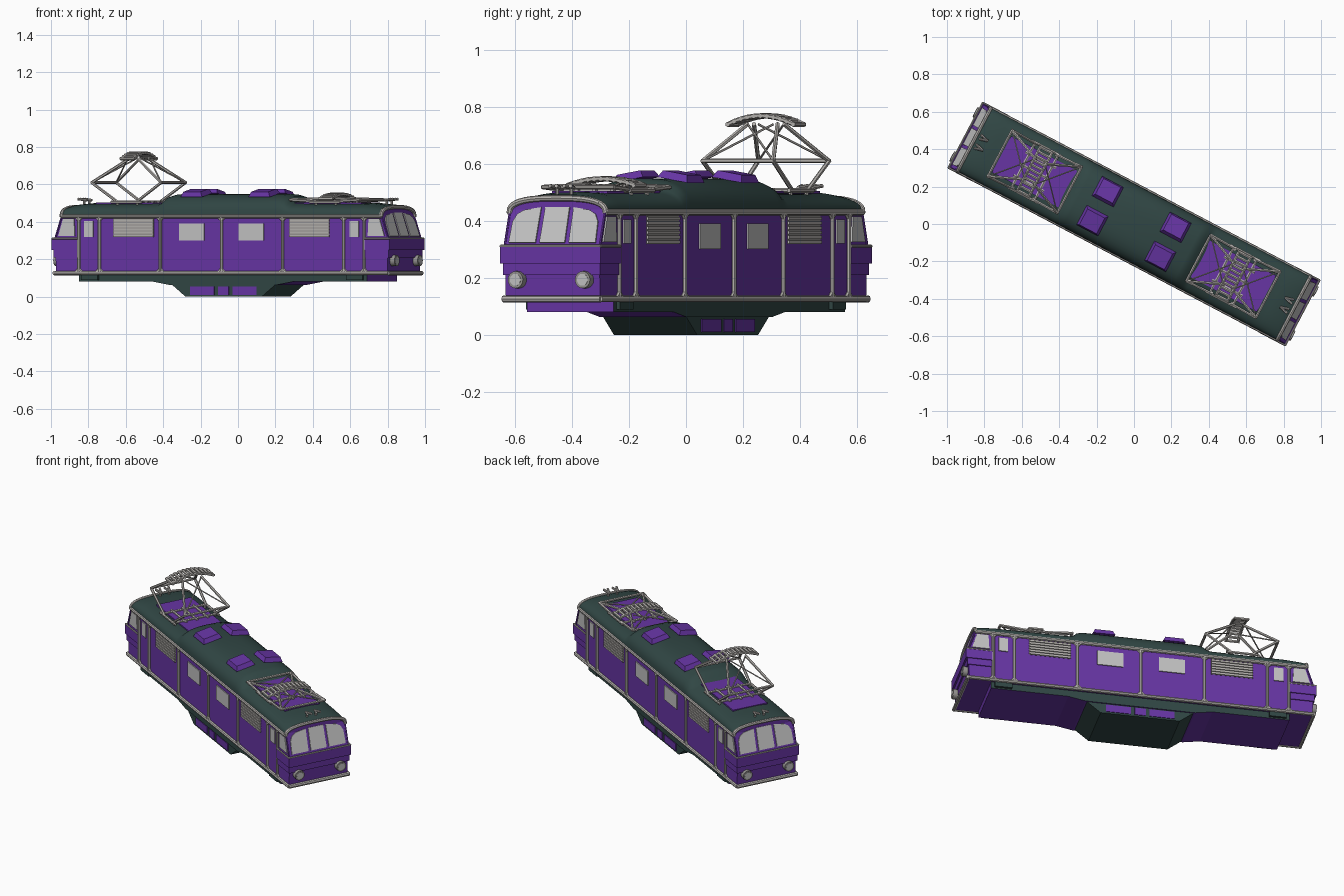
import bpy, bmesh, math
from mathutils import Vector, Matrix

if "Cube" in bpy.data.objects:
    bpy.data.objects.remove(bpy.data.objects["Cube"])

# The vehicle is modelled along x, then turned to its heading
TURN = Matrix.Rotation(math.radians(-27.8), 4, 'Z')


def material(name, rgb):
    m = bpy.data.materials.new(name)
    m.use_nodes = True
    m.diffuse_color = (*rgb, 1)
    m.node_tree.nodes["Principled BSDF"].inputs["Base Color"].default_value = (*rgb, 1)
    return m


PURPLE = material("purple paint", (0.135, 0.035, 0.37))
GREEN = material("dark green", (0.03, 0.062, 0.058))
TRIM = material("pale grey trim", (0.46, 0.44, 0.42))
GLASS = material("window grey", (0.54, 0.54, 0.54))
METAL = material("mid grey metal", (0.3, 0.29, 0.28))


def finish(name, bm, mats, smooth=False):
    bmesh.ops.recalc_face_normals(bm, faces=bm.faces[:])
    me = bpy.data.meshes.new(name)
    bm.to_mesh(me)
    bm.free()
    for m in mats:
        me.materials.append(m)
    ob = bpy.data.objects.new(name, me)
    bpy.context.collection.objects.link(ob)
    ob.matrix_world = TURN
    if smooth:
        bpy.ops.object.select_all(action='DESELECT')
        ob.select_set(True)
        bpy.context.view_layer.objects.active = ob
        bpy.ops.object.shade_smooth_by_angle(angle=math.radians(40))
    return ob


def prism(name, pts, depth, *mats):
    bm = bmesh.new()
    f = bm.faces.new([bm.verts.new(p) for p in pts])
    new = bmesh.ops.extrude_face_region(bm, geom=[f])["geom"]
    bmesh.ops.translate(bm, vec=Vector(depth), verts=[g for g in new if isinstance(g, bmesh.types.BMVert)])
    if not [g for g in bm.faces if g == f]:
        bm.faces.new([v for v in bm.verts[:len(pts)]])
    return finish(name, bm, mats)


def box(name, x, y, z, mat):
    return prism(name, [(x[0], y[0], z[0]), (x[1], y[0], z[0]), (x[1], y[1], z[0]), (x[0], y[1], z[0])],
                 (0, 0, z[1] - z[0]), mat)


def side_plate(name, s, x, z, mat, y=0.187, t=0.006):
    pts = [(x[0], s * y, z[0]), (x[1], s * y, z[0]), (x[1], s * y, z[1]), (x[0], s * y, z[1])]
    return prism(name, pts, (0, s * t, 0), mat)


def tubes(name, paths, r, mat, sides=8):
    bm = bmesh.new()
    for path in paths:
        for a, b in zip(path, path[1:]):
            a, b = Vector(a), Vector(b)
            m = Matrix.Translation((a + b) / 2) @ (b - a).to_track_quat('Z', 'Y').to_matrix().to_4x4()
            bmesh.ops.create_cone(bm, cap_ends=True, segments=sides, radius1=r, radius2=r,
                                  depth=(b - a).length + r * 0.6, matrix=m)
    return finish(name, bm, [mat], True)


def arch(x, half, eave, top, n=20):
    pts = []
    for i in range(n + 1):
        c, s = math.cos(math.pi * i / n), math.sin(math.pi * i / n)
        pts.append((x, half * math.copysign(abs(c) ** 0.7, c), eave + (top - eave) * max(s, 0) ** 0.8))
    return pts


# Body shell with raked cab windscreens
half_shell = [(1.0, 0.12), (1.008, 0.31), (0.965, 0.44)]
shell = half_shell + [(-x, z) for x, z in reversed(half_shell)]
prism("body_shell", [(x, -0.187, z) for x, z in shell], (0, 0.374, 0), PURPLE)

# Roof lofted through arches, with the raised middle
stations = [(0.965, 0.48), (0.93, 0.492), (0.85, 0.5), (0.41, 0.503), (0.385, 0.515), (0.365, 0.538), (0.33, 0.548)]
stations += [(-x, z) for x, z in reversed(stations)]
bm = bmesh.new()
rings = [[bm.verts.new(p) for p in arch(x, 0.192, 0.435, z)] for x, z in stations]
for r0, r1 in zip(rings, rings[1:]):
    for i in range(len(r0) - 1):
        bm.faces.new((r0[i], r0[i + 1], r1[i + 1], r1[i]))
for ring in (rings[0], rings[-1]):
    bm.faces.new(ring).material_index = 1
finish("roof", bm, [GREEN, PURPLE], True)

# Underframe: green sides, purple underside
half_skirt = [(0.87, 0.125), (0.87, 0.08), (0.42, 0.08), (0.32, 0.062)]
skirt = half_skirt + [(-x, z) for x, z in reversed(half_skirt)]
ob = prism("underframe", [(x, -0.172, z) for x, z in skirt], (0, 0.344, 0), GREEN, PURPLE)
for p in ob.data.polygons:
    p.material_index = 0 if abs(p.normal.y) > 0.5 else 1
prism("belly_tank", [(x, -0.165, z) for x, z in ((-0.32, 0.07), (-0.23, 0), (0.23, 0), (0.32, 0.07))],
      (0, 0.33, 0), GREEN)

# Side details
for s in (-1, 1):
    for x0, x1 in ((-0.2, -0.055), (-0.032, 0.032), (0.055, 0.2)):
        side_plate("belly_panel", s, (x0, x1), (0.01, 0.055), PURPLE, 0.163)
    y = s * 0.19
    tubes("side_rail", [[(-0.965, y, 0.43), (0.965, y, 0.43)], [(-1.005, y, 0.126), (1.005, y, 0.126)]], 0.011, TRIM)
    posts = [0, 0.37, -0.37, 0.738, -0.738, 0.862, -0.862]
    tubes("side_posts", [[(x, y, 0.126), (x, y, 0.43)] for x in posts], 0.009, TRIM)
    # Small fillets where posts meet the rails
    fillets = [[(x + d * 0.02, y, z), (x, y, z + dz)] for x in posts for d in (-1, 1)
               for z, dz in ((0.13, 0.02), (0.426, -0.02))]
    tubes("post_fillets", fillets, 0.007, TRIM, 6)
    for e in (-1, 1):
        side_plate("engine_room_window", s, sorted((e * 0.104, e * 0.256)), (0.3, 0.39), GLASS)
        side_plate("louvre_back", s, sorted((e * 0.41, e * 0.652)), (0.318, 0.418), METAL, t=0.002)
        for i in range(6):
            z = 0.32 + i * 0.0165
            side_plate("louvre_slat", s, sorted((e * 0.41, e * 0.652)), (z, z + 0.011), TRIM, t=0.008)
        side_plate("door_window", s, sorted((e * 0.775, e * 0.83)), (0.32, 0.405), GLASS)
        side_plate("door_step", s, sorted((e * 0.75, e * 0.85)), (0.088, 0.117), GREEN, 0.172, 0.015)
        cab = [(0.885, 0.325), (0.985, 0.325), (0.957, 0.415), (0.89, 0.415)]
        prism("cab_side_window", [(e * x, s * 0.187, z) for x, z in cab], (0, s * 0.006, 0), GLASS)


def rake(z):
    return 1.008 - (z - 0.31) * 0.043 / 0.13


# Cab ends
for e in (-1, 1):
    box("cab_ledge", sorted((e * 0.868, e * 1.022)), (-0.199, 0.199), (0.25, 0.308), PURPLE)
    box("cab_ledge_lower", sorted((e * 0.868, e * 1.012)), (-0.193, 0.193), (0.21, 0.25), PURPLE)
    tubes("cab_waist_trim", [[(e * 0.868, -0.197, 0.311), (e * 1.018, -0.197, 0.311),
                              (e * 1.018, 0.197, 0.311), (e * 0.868, 0.197, 0.311)]], 0.005, TRIM)
    tubes("buffer_rail", [[(e * 1.008, -0.19, 0.126), (e * 1.008, 0.19, 0.126)]], 0.012, TRIM)
    tubes("cab_cornice", [arch(e * 0.966, 0.19, 0.43, 0.479)], 0.011, TRIM)
    tubes("cab_corner_post", [[(e * 0.966, s * 0.188, 0.43), (e * 1.006, s * 0.188, 0.31)] for s in (-1, 1)],
          0.005, PURPLE)
    # Three windscreen panes with rounded outer tops
    panes = [[(-0.05, 0.322), (0.05, 0.322), (0.048, 0.447), (-0.048, 0.447)]]
    for s in (-1, 1):
        panes.append([(s * y, z) for y, z in
                      ((0.066, 0.322), (0.172, 0.322), (0.169, 0.395), (0.155, 0.422), (0.13, 0.436), (0.064, 0.446))])
    for pane in panes:
        prism("windscreen", [(e * (rake(z) - 0.003), y, z) for y, z in pane], (e * 0.008, 0, 0.002), GLASS)
    for s in (-1, 1):
        y = s * 0.133
        tubes("headlight_rim", [[(e * 0.995, y, 0.193), (e * 1.022, y, 0.193)]], 0.03, METAL, 16)
        tubes("headlight_lens", [[(e * 1.0, y, 0.193), (e * 1.026, y, 0.193)]], 0.021, GLASS, 16)
    # Paired roof horns
    for s in (-1, 1):
        y = s * 0.028
        tubes("roof_horn", [[(e * 0.915, y, 0.485), (e * 0.915, y, 0.515)],
                            [(e * 0.9, y, 0.516), (e * 0.945, y - 0.012, 0.522)],
                            [(e * 0.9, y, 0.516), (e * 0.945, y + 0.012, 0.522)]], 0.007, TRIM)

# Roof vents, tilted to follow the arch
for sx in (-1, 1):
    for sy in (-1, 1):
        bm = bmesh.new()
        bmesh.ops.create_cube(bm, size=1)
        for v in bm.verts:
            k = 0.8 if v.co.z > 0 else 1
            v.co = (v.co.x * 0.13 * k, v.co.y * 0.12 * k, v.co.z * 0.026)
        bmesh.ops.transform(bm, verts=bm.verts[:], matrix=Matrix.Translation((sx * 0.205, sy * 0.09, 0.556))
                            @ Matrix.Rotation(-sy * 0.17, 4, 'X'))
        finish("roof_vent", bm, [PURPLE])


def pantograph(cx, knee_z, head_z, arc):
    def p(x, y, z):
        return (cx + x, y, z)
    signs = [(a, b) for a in (-1, 1) for b in (-1, 1)]
    box("pantograph_deck", (cx - 0.2, cx + 0.2), (-0.11, 0.11), (0.485, 0.504), PURPLE)
    # Base frame with cross slats
    base = [[p(a * 0.07, -0.14, 0.506), p(a * 0.07, 0.14, 0.506)] for a in (-1, 1)]
    base += [[p(-0.09, y, 0.506), p(0.09, y, 0.506)] for y in (-0.14, -0.07, 0, 0.07, 0.14)]
    base += [[p(a * 0.06, b * 0.13, 0.47), p(a * 0.06, b * 0.13, 0.51)] for a, b in signs]
    tubes("pantograph_base", base, 0.008, TRIM, 6)
    # Lower arms, knee bars and converging upper arms
    arms = [[p(a * 0.06, b * 0.135, 0.508), p(a * 0.21, b * 0.14, knee_z), p(a * 0.025, b * 0.06, head_z)]
            for a, b in signs]
    arms += [[p(a * 0.21, -0.14, knee_z), p(a * 0.21, 0.14, knee_z)] for a in (-1, 1)]
    tubes("pantograph_arms", arms, 0.008, TRIM, 6)
    braces = [[p(a * 0.21, b * 0.14, knee_z), p(a * 0.04, -b * 0.05, head_z)] for a, b in signs]
    tubes("pantograph_braces", braces, 0.004, TRIM, 6)

    # Arched collector head
    def bow(y):
        return head_z + arc * (1 - (y / 0.13) ** 2)
    ys = [-0.13 + 0.026 * i for i in range(11)]
    head = [[p(x, y, bow(y)) for y in ys] for x in (-0.035, 0.035)]
    head += [[p(-0.04, y, bow(y)), p(0.04, y, bow(y))] for y in ys]
    tubes("collector_head", head, 0.009, TRIM, 6)


pantograph(-0.6, 0.61, 0.738, 0.03)
pantograph(0.6, 0.518, 0.525, 0.022)
